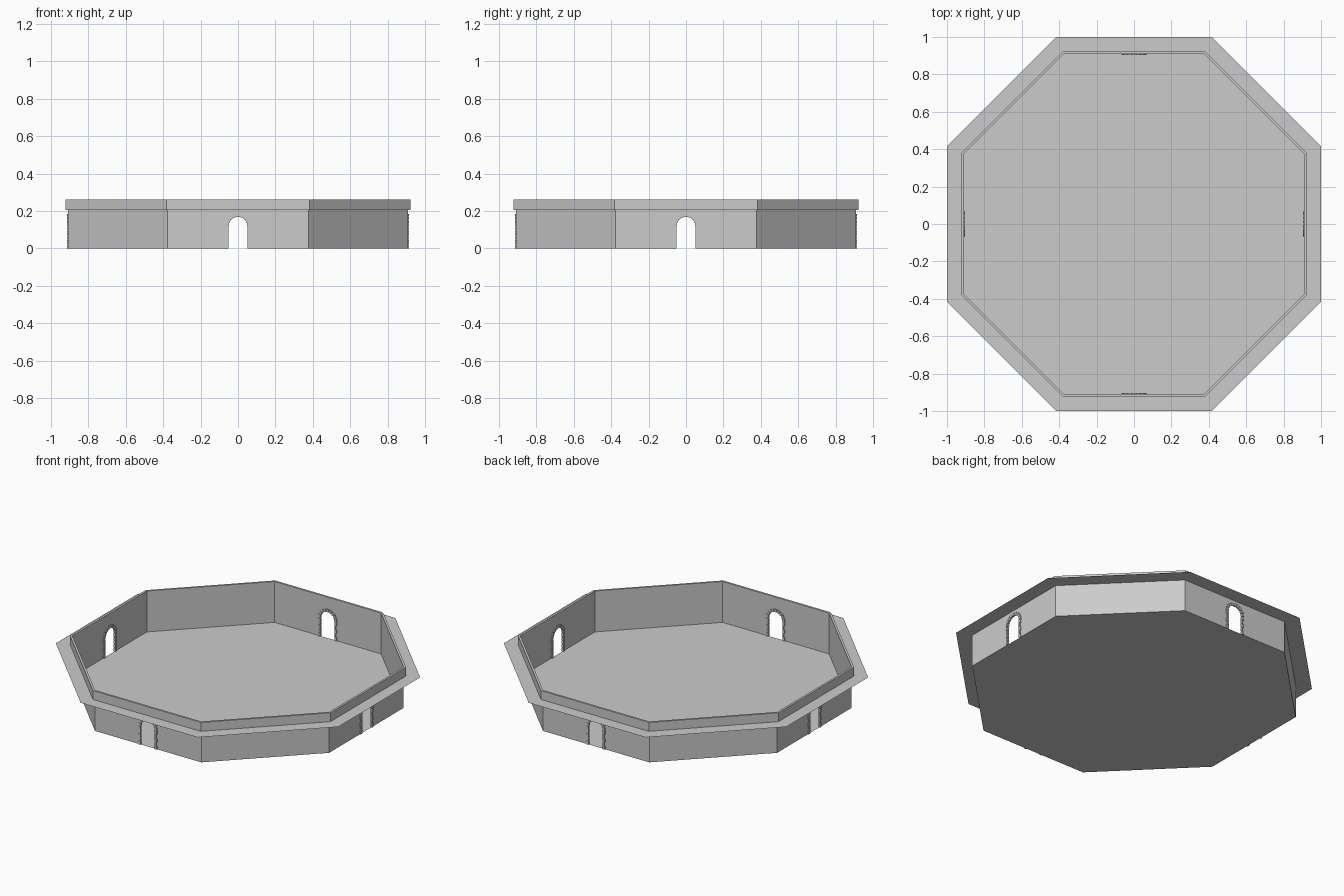
import bpy, bmesh
from math import pi, sin, cos, tan
from mathutils import Matrix

if "Cube" in bpy.data.objects:
    bpy.data.objects.remove(bpy.data.objects["Cube"])

WALL, PARAPET, LEDGE = 0.909, 0.922, 1.0   # octagon apothems
MID, TOP = 0.205, 0.262                    # ledge and parapet heights
R_IN, SPRING = 0.051, 0.119                # doorway half width, arch spring height


def finish(name, bm):
    bmesh.ops.remove_doubles(bm, verts=bm.verts, dist=1e-5)
    bmesh.ops.recalc_face_normals(bm, faces=bm.faces)
    me = bpy.data.meshes.new(name)
    bm.to_mesh(me)
    bm.free()
    ob = bpy.data.objects.new(name, me)
    bpy.context.collection.objects.link(ob)
    return ob


def octagon(bm, a, z):
    r = a / cos(pi / 8)
    return [bm.verts.new((r * cos(pi / 8 + i * pi / 4), r * sin(pi / 8 + i * pi / 4), z))
            for i in range(8)]


def bands(name, profile, closed=False):
    """Sweep a profile of (apothem, z) points round the octagon."""
    bm = bmesh.new()
    loops = [octagon(bm, a, z) for a, z in profile]
    pairs = list(zip(loops, loops[1:]))
    if closed:
        pairs.append((loops[-1], loops[0]))
    for p, q in pairs:
        for i in range(8):
            j = (i + 1) % 8
            bm.faces.new((p[i], p[j], q[j], q[i]))
    return finish(name, bm)


def arch(r, n=12):
    return [(r * cos(pi * i / n), SPRING + r * sin(pi * i / n)) for i in range(n + 1)]


# floor slab
bm = bmesh.new()
bm.faces.new(octagon(bm, WALL, 0))
finish("floor", bm)

# thin walls, every second one with an arched doorway
bm = bmesh.new()
h = WALL * tan(pi / 8)
for k in range(8):
    rot = Matrix.Rotation(k * pi / 4, 4, 'Z')
    if k % 2:
        polys = [[(-h, 0), (h, 0), (h, MID), (-h, MID)]]
    else:
        a = arch(R_IN)
        right = [(R_IN, 0), (h, 0), (h, MID), (0, MID)] + a[6::-1]
        polys = [right, [(-x, z) for x, z in right]]
    for p in polys:
        bm.faces.new([bm.verts.new(rot @ Matrix.Translation((x, -WALL, z)).to_translation())
                      for x, z in p])
finish("walls", bm)

# flat ledge and raised parapet
bands("ledge", [(WALL, MID), (LEDGE, MID)])
bands("parapet", [(WALL, MID), (PARAPET, MID), (PARAPET, TOP), (WALL, TOP)], closed=True)


def stone(bm, pts, y0, y1):
    f = [bm.verts.new((x, y0, z)) for x, z in pts]
    b = [bm.verts.new((x, y1, z)) for x, z in pts]
    bm.faces.new(f)
    bm.faces.new(b[::-1])
    n = len(pts)
    for i in range(n):
        j = (i + 1) % n
        bm.faces.new((f[i], b[i], b[j], f[j]))


# stone surround of each doorway: arch stones and alternating jamb blocks
for k, side in enumerate(("front", "right", "back", "left")):
    bm = bmesh.new()
    y0, y1 = -WALL - 0.006, -WALL + 0.006
    n = 9
    for i in range(n):
        t0, t1 = pi * (i + 0.06) / n, pi * (i + 0.94) / n
        stone(bm, [(r * cos(t), SPRING + r * sin(t)) for r, t in
                   ((R_IN - 0.001, t0), (0.067, t0), (0.067, t1), (R_IN - 0.001, t1))], y0, y1)
    for s in (-1, 1):
        for i in range(5):
            z0 = i * SPRING / 5
            z1 = z0 + SPRING / 5 - 0.002
            w = 0.065 if i % 2 == 0 else 0.059
            stone(bm, [(s * x, z) for x, z in
                       ((R_IN - 0.001, z0), (w, z0), (w, z1), (R_IN - 0.001, z1))], y0, y1)
    bm.transform(Matrix.Rotation(k * pi / 2, 4, 'Z'))
    finish(side + "_door_surround", bm)
